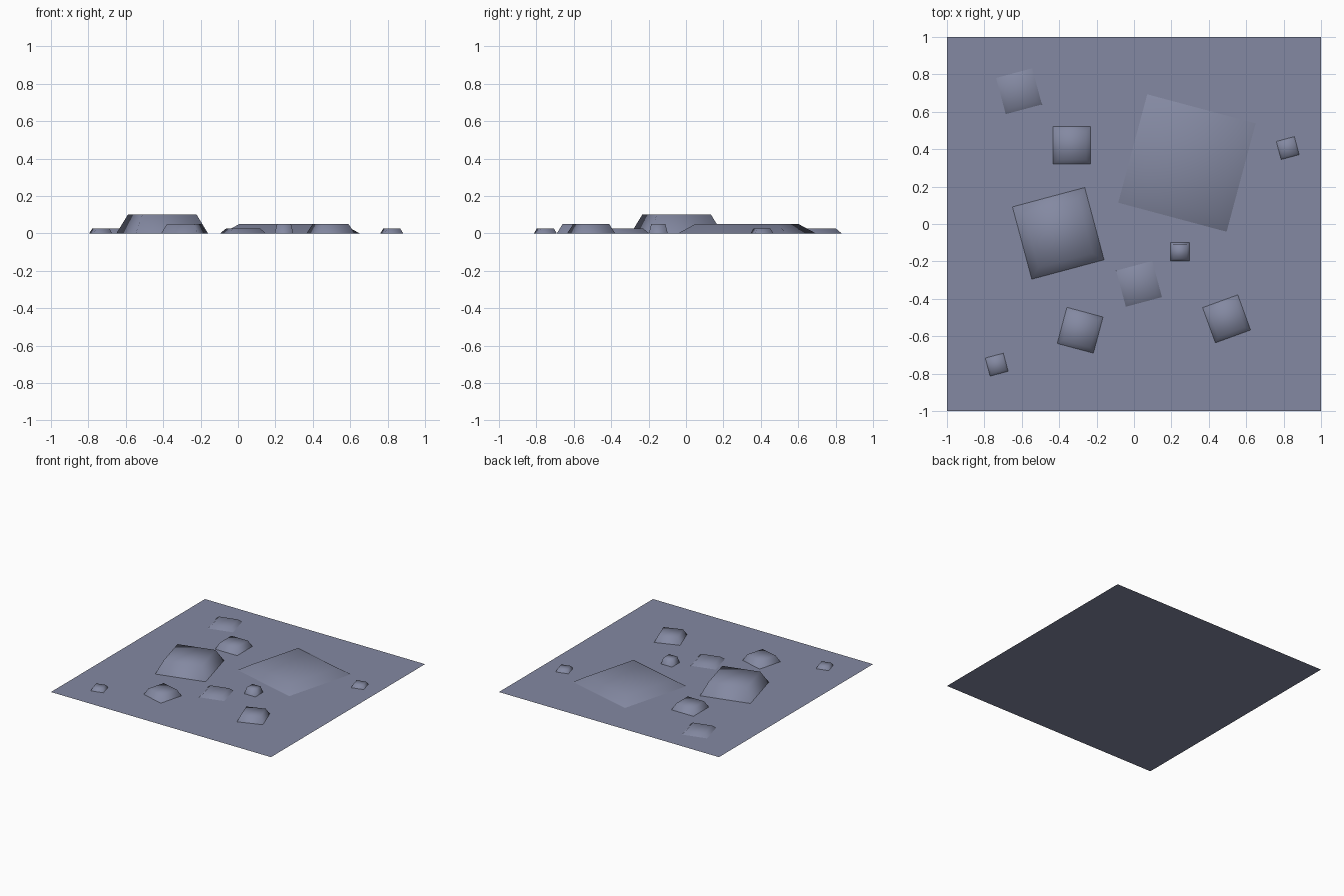
import bpy, bmesh, math
from mathutils import Matrix, Vector

if "Cube" in bpy.data.objects:
    bpy.data.objects.remove(bpy.data.objects["Cube"])

# Single slate colour
slate = bpy.data.materials.new("slate_blue_grey")
slate.diffuse_color = (0.23, 0.25, 0.36, 1)
slate.use_nodes = True
slate.node_tree.nodes["Principled BSDF"].inputs["Base Color"].default_value = slate.diffuse_color


def finish(bm, name, smooth):
    mesh = bpy.data.meshes.new(name)
    for f in bm.faces:
        f.smooth = smooth
    bm.to_mesh(mesh)
    bm.free()
    mesh.materials.append(slate)
    obj = bpy.data.objects.new(name, mesh)
    bpy.context.collection.objects.link(obj)
    return obj


# Flat base sheet, 2 x 2
bm = bmesh.new()
bmesh.ops.create_grid(bm, x_segments=1, y_segments=1, size=1.0)
finish(bm, "base_sheet", False)


def raised_block(name, x, y, size, height, angle):
    """Open-bottomed square block, tapering to 75% at the top, smooth shaded."""
    bm = bmesh.new()
    bmesh.ops.create_cube(bm, size=1.0)
    for v in bm.verts:
        taper = 0.75 if v.co.z > 0 else 1.0
        v.co = Vector((v.co.x * size * taper, v.co.y * size * taper,
                       (v.co.z + 0.5) * height))
    bottom = [f for f in bm.faces if all(v.co.z < 1e-6 for v in f.verts)]
    bmesh.ops.delete(bm, geom=bottom, context='FACES_ONLY')
    obj = finish(bm, name, True)
    obj.matrix_world = (Matrix.Translation((x, y, 0))
                        @ Matrix.Rotation(math.radians(angle), 4, 'Z'))


# Raised stones: x, y, size, height, turn in degrees
stones = [
    (-0.405, -0.05, 0.4, 0.1, 15),
    (0.283, 0.326, 0.6, 0.05, -15),
    (-0.332, 0.42, 0.2, 0.05, 0),
    (-0.288, -0.568, 0.2, 0.05, -15),
    (0.495, -0.507, 0.2, 0.05, 20),
    (0.027, -0.32, 0.2, 0.025, 15),
    (-0.615, 0.71, 0.2, 0.025, 15),
    (0.822, 0.406, 0.1, 0.025, 15),
    (-0.734, -0.752, 0.1, 0.025, 15),
    (0.246, -0.148, 0.1, 0.05, 0),
]
for i, s in enumerate(stones, 1):
    raised_block(f"raised_stone_{i}", *s)
